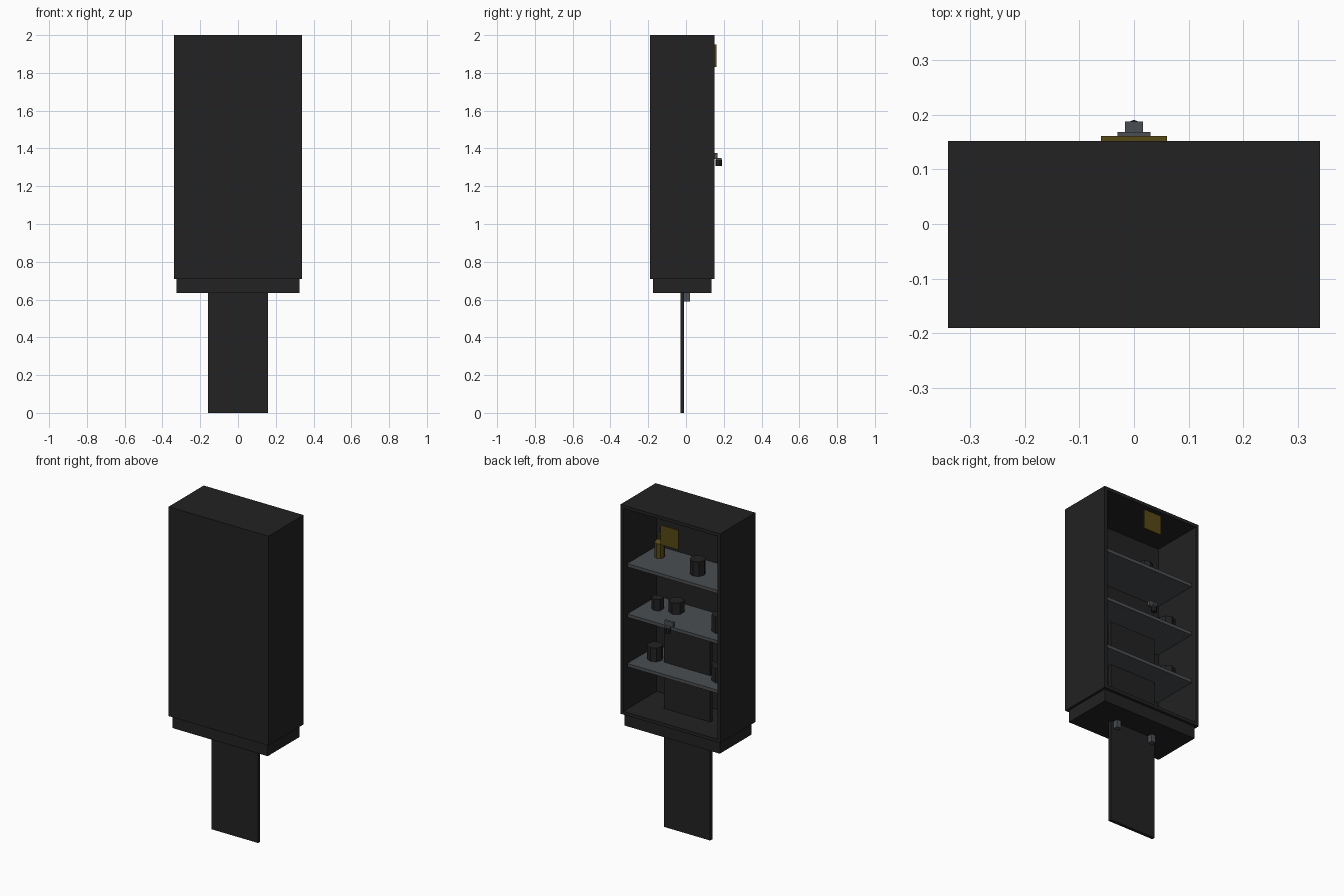
import bpy, math

if "Cube" in bpy.data.objects:
    bpy.data.objects.remove(bpy.data.objects["Cube"])

def mat(name, c):
    m = bpy.data.materials.new(name)
    m.diffuse_color = (*c, 1)
    m.use_nodes = True
    m.node_tree.nodes["Principled BSDF"].inputs["Base Color"].default_value = m.diffuse_color
    return m

BLACK = mat("charcoal", (0.016, 0.016, 0.016))
GREY = mat("slate_grey", (0.070, 0.077, 0.085))
GOLD = mat("dark_gold", (0.095, 0.065, 0.008))

def box(name, x0, x1, y0, y1, z0, z1, m):
    bpy.ops.mesh.primitive_cube_add(size=1, location=((x0+x1)/2, (y0+y1)/2, (z0+z1)/2))
    o = bpy.context.object
    o.name = name
    o.scale = (x1-x0, y1-y0, z1-z0)
    bpy.ops.object.transform_apply(location=False, rotation=False, scale=True)
    o.data.materials.append(m)
    return o

def cyl(name, x, y, z0, z1, r, m, n=8, r2=None):
    bpy.ops.mesh.primitive_cone_add(vertices=n, radius1=r, radius2=r if r2 is None else r2,
                                    depth=z1-z0, location=(x, y, (z0+z1)/2))
    o = bpy.context.object
    o.name = name
    o.data.materials.append(m)
    return o

# cabinet shell, open at the back (+y)
W, YF, YB, ZB, ZT, T = 0.34, -0.19, 0.152, 0.71, 2.0, 0.02
box("cabinet_front_wall", -W, W, YF, YF+T, ZB, ZT, BLACK)
box("cabinet_top", -W, W, YF+T, YB, ZT-T, ZT, BLACK)
box("cabinet_floor", -W, W, YF+T, YB, ZB, ZB+T, BLACK)
for s, n in ((-1, "left"), (1, "right")):
    xs = sorted((s*W, s*(W-T)))
    box("cabinet_side_" + n, *xs, YF+T, YB, ZB+T, ZT-T, BLACK)

# plinth and support panel running up into the cabinet
box("plinth", -0.325, 0.325, -0.175, 0.135, 0.635, 0.71, BLACK)
box("support_panel", -0.158, 0.158, -0.03, -0.01, 0, 1.27, BLACK)
for s in (-1, 1):
    box("panel_bracket", s*0.125-0.015, s*0.125+0.015, -0.01, 0.02, 0.59, 0.635, GREY)

# shelves
SHELVES = (1.015, 1.32, 1.63)
for z in SHELVES:
    box("shelf", -0.315, 0.315, -0.17, 0.122, z-0.02, z, GREY)

# objects on the shelves
z3, z2, z1 = SHELVES
cyl("bottle_body", 0.222, -0.06, z1, z1+0.09, 0.03, GOLD)
cyl("bottle_shoulder", 0.222, -0.06, z1+0.09, z1+0.11, 0.03, GOLD, r2=0.012)
cyl("bottle_neck", 0.222, -0.06, z1+0.11, z1+0.14, 0.012, GOLD)
cyl("jar", -0.08, 0.0, z1, z1+0.09, 0.045, BLACK)
cyl("small_cup", 0.218, -0.034, z2, z2+0.07, 0.035, BLACK, 6)
cyl("wide_cup", 0.109, -0.063, z2, z2+0.07, 0.045, BLACK, 6)
cyl("tall_jar", -0.235, 0.0, z2, z2+0.10, 0.05, BLACK)
cyl("lower_jar", 0.225, -0.02, z3, z3+0.085, 0.045, BLACK)
cyl("lower_tall_jar", -0.235, 0.0, z3, z3+0.09, 0.05, BLACK)

# notice plate and latch on the open side
box("notice_plate", -0.06, 0.06, 0.152, 0.161, 1.83, 1.95, GOLD)
box("latch_plate", -0.03, 0.03, 0.152, 0.168, 1.345, 1.375, GREY)
box("latch_arm", -0.016, 0.016, 0.16, 0.187, 1.34, 1.35, GREY)
cyl("latch_drop", 0, 0.174, 1.308, 1.342, 0.0165, BLACK, 8)
